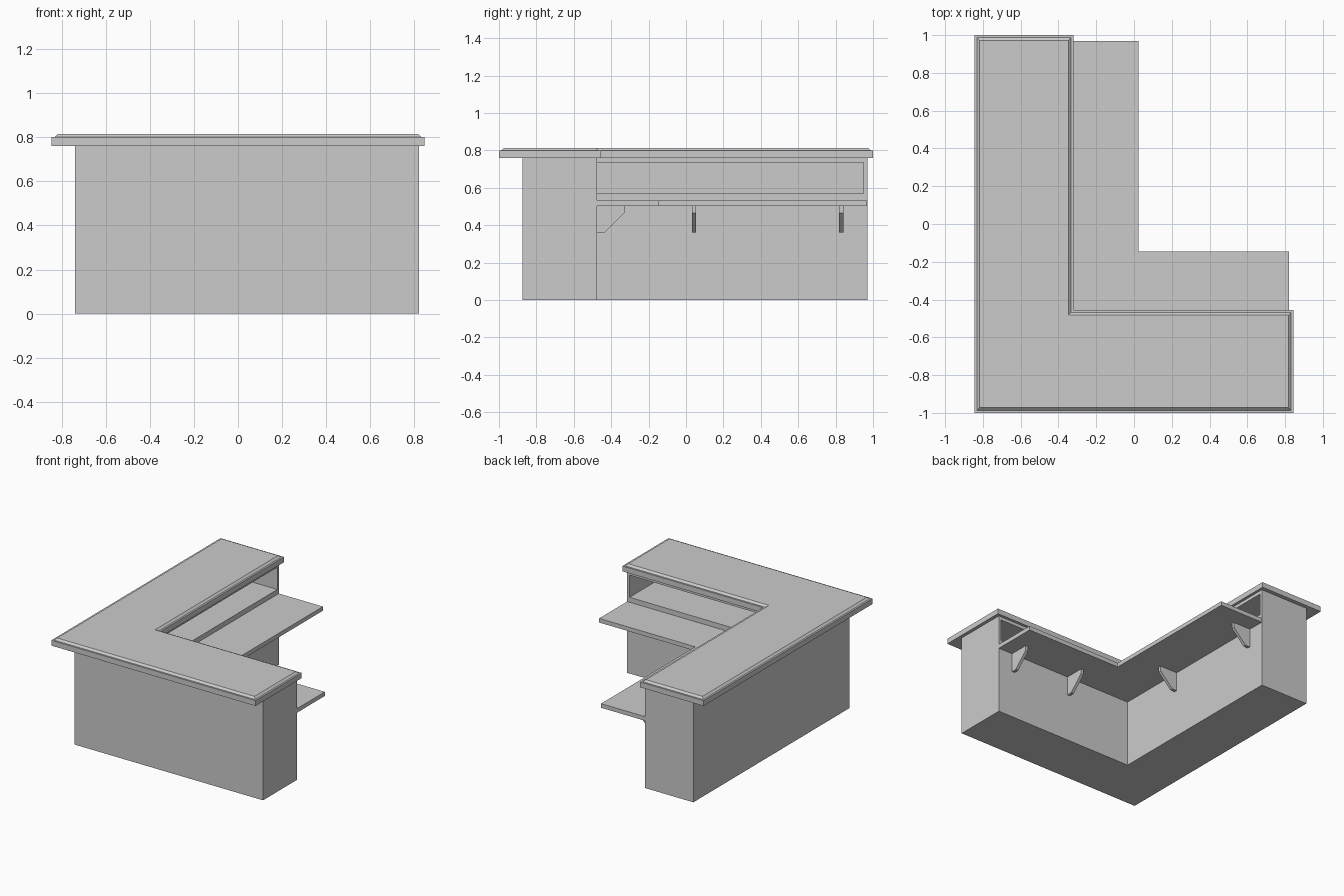
import bpy, bmesh
from mathutils import Matrix, Vector

if "Cube" in bpy.data.objects:
    bpy.data.objects.remove(bpy.data.objects["Cube"])


def ell(x0, y0, x1, y1, xi, yi):
    """L-shaped outline, counter-clockwise: outer corner, arm ends, inner corner."""
    return [(x0, y0), (x1, y0), (x1, yi), (xi, yi), (xi, y1), (x0, y1)]


def inset_ell(d):
    return ell(-0.845 + d, -1 + d, 0.845 - d, 1 - d, -0.32 - d, -0.455 - d)


def loft(name, layers):
    """Solid through a stack of matching outlines, each given as (outline, z)."""
    bm = bmesh.new()
    rings = [[bm.verts.new((x, y, z)) for x, y in pts] for pts, z in layers]
    n = len(rings[0])
    bm.faces.new(rings[0][::-1])
    bm.faces.new(rings[-1])
    for a, b in zip(rings, rings[1:]):
        for i in range(n):
            j = (i + 1) % n
            bm.faces.new((a[i], a[j], b[j], b[i]))
    bmesh.ops.recalc_face_normals(bm, faces=bm.faces)
    me = bpy.data.meshes.new(name)
    bm.to_mesh(me)
    bm.free()
    ob = bpy.data.objects.new(name, me)
    bpy.context.collection.objects.link(ob)
    return ob


def prism(name, pts, z0, z1):
    return loft(name, [(pts, z0), (pts, z1)])


# counter body with an open storage cubby along the inner side
body = prism("counter_body", ell(-0.74, -0.875, 0.82, 0.97, -0.34, -0.475), 0, 0.762)
cutter = prism("cubby_cutter", ell(-0.72, -0.855, 0.80, 0.95, -0.30, -0.435), 0.57, 0.735)
cutter.hide_render = True
cut = body.modifiers.new("cubby", 'BOOLEAN')
cut.operation, cut.solver, cut.object = 'DIFFERENCE', 'EXACT', cutter
bpy.context.view_layer.objects.active = body
bpy.ops.object.modifier_apply(modifier=cut.name)
bpy.data.objects.remove(cutter)

# worktop: slab, small ledge, chamfered raised panel
loft("worktop", [(inset_ell(0), 0.76), (inset_ell(0), 0.80), (inset_ell(0.013), 0.80),
                 (inset_ell(0.028), 0.814)])

# lower desk shelf on the inner side
prism("desk_shelf", ell(-0.345, -0.48, 0.82, 0.968, 0.025, -0.145), 0.502, 0.533)

# shelf brackets: profile is (distance from wall, height)
PROFILE = [(0, 0.36), (0.04, 0.36), (0.145, 0.465), (0.145, 0.503), (0, 0.503)]


def bracket(name, wall_point, out, along):
    ob = prism(name, PROFILE, -0.011, 0.011)
    up = Vector((0, 0, 1))
    m = Matrix((out, up, along)).transposed().to_4x4()
    m.translation = wall_point
    ob.data.transform(m)
    if m.determinant() < 0:
        ob.data.flip_normals()


X, Y = Vector((1, 0, 0)), Vector((0, 1, 0))
for i, y in enumerate((0.043, 0.83)):
    bracket(f"side_bracket_{i + 1}", Vector((-0.34, y, 0)), X, Y)
for i, x in enumerate((0.19, 0.69)):
    bracket(f"front_bracket_{i + 1}", Vector((x, -0.475, 0)), Y, X)
